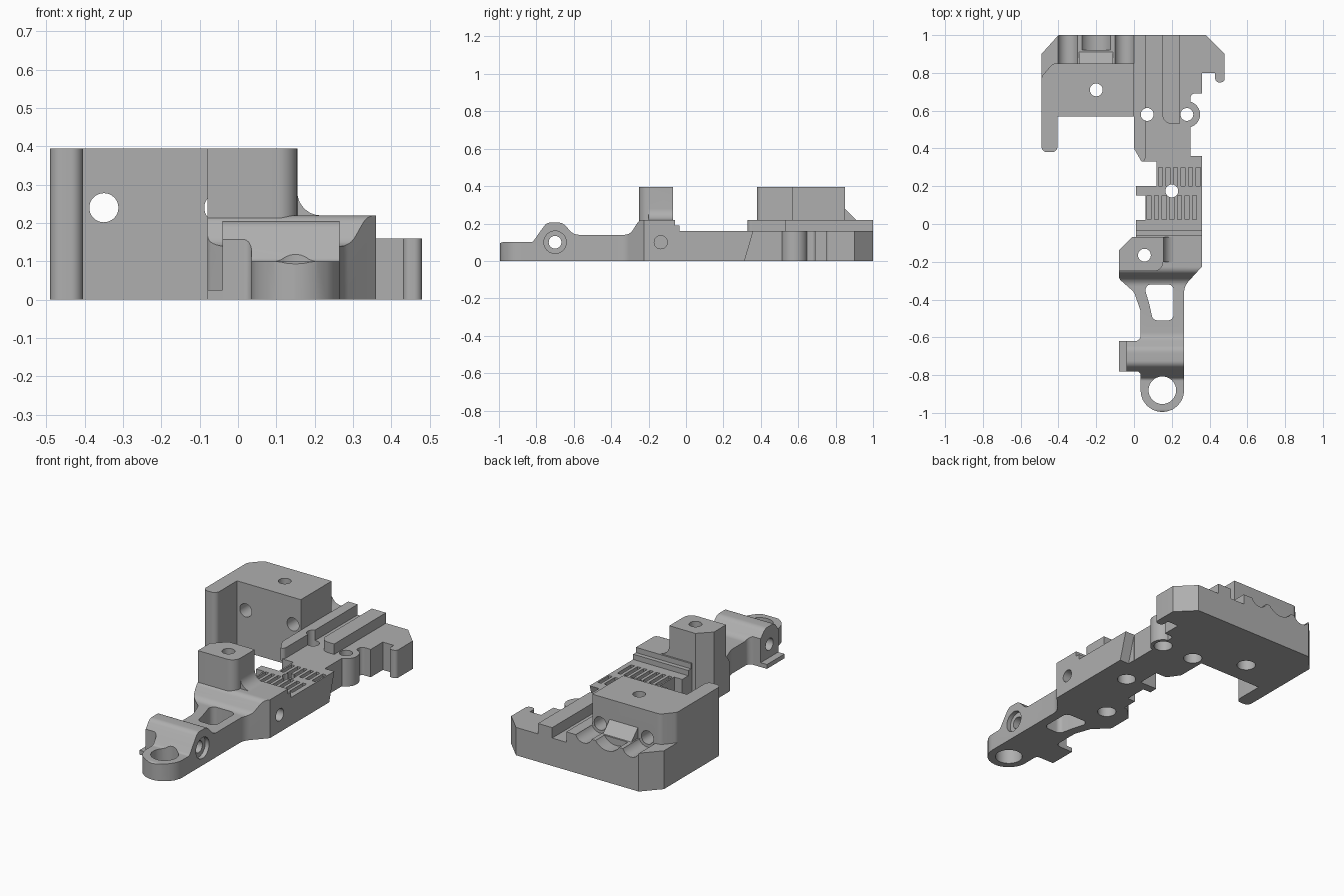
import bpy, bmesh, math
from mathutils import Vector

if "Cube" in bpy.data.objects:
    bpy.data.objects.remove(bpy.data.objects["Cube"])

grey = bpy.data.materials.new("plain_grey")
grey.use_nodes = True
grey.diffuse_color = (0.43, 0.43, 0.43, 1)
grey.node_tree.nodes["Principled BSDF"].inputs["Base Color"].default_value = (0.43, 0.43, 0.43, 1)

AXES = {"x": lambda u, v, w: (w, u, v), "y": lambda u, v, w: (u, w, v), "z": lambda u, v, w: (u, v, w)}


def outline(pts):
    """Round every corner that carries a radius as its third value."""
    out = []
    for i, p in enumerate(pts):
        c = Vector(p[:2])
        if len(p) < 3:
            out.append(c)
            continue
        a = (Vector(pts[i - 1][:2]) - c).normalized()
        b = (Vector(pts[(i + 1) % len(pts)][:2]) - c).normalized()
        half = a.angle(b) / 2
        centre = c + (a + b).normalized() * p[2] / math.sin(half)
        t = p[2] / math.tan(half)
        s, e = c + a * t - centre, c + b * t - centre
        out += [centre + s.lerp(e, k / 6).normalized() * p[2] for k in range(7)]
    return out


def circle(u, v, r, n=32):
    return [(u + r * math.cos(math.tau * k / n), v + r * math.sin(math.tau * k / n)) for k in range(n)]


def prism(name, pts, lo, hi, axis="z"):
    bm = bmesh.new()
    place = AXES[axis]
    low, high = [[bm.verts.new(place(p[0], p[1], w)) for p in outline(pts)] for w in (lo, hi)]
    bm.faces.new(low)
    bm.faces.new(high)
    n = len(low)
    for i in range(n):
        j = (i + 1) % n
        bm.faces.new((low[i], low[j], high[j], high[i]))
    bmesh.ops.recalc_face_normals(bm, faces=bm.faces)
    me = bpy.data.meshes.new(name)
    bm.to_mesh(me)
    bm.free()
    me.materials.append(grey)
    ob = bpy.data.objects.new(name, me)
    bpy.context.collection.objects.link(ob)
    return ob


def box(name, x0, x1, y0, y1, z0, z1):
    return prism(name, [(x0, y0), (x1, y0), (x1, y1), (x0, y1)], z0, z1)


def combine(ob, tools, op="DIFFERENCE"):
    bpy.context.view_layer.objects.active = ob
    for tool in tools:
        mod = ob.modifiers.new("shape", "BOOLEAN")
        mod.operation, mod.object, mod.solver = op, tool, "EXACT"
        bpy.ops.object.modifier_apply(modifier=mod.name)
        bpy.data.objects.remove(tool)
    return ob


def bolt_hole(x, y, r=0.034):
    """Vertical through hole with a counterbore from below."""
    return [prism("bore", circle(x, y, r), -0.1, 0.5), prism("counterbore", circle(x, y, 0.05), -0.1, 0.06)]


# Rear plate with its hooked right edge
plate = prism("rear_plate", [
    (0, 1), (0.38, 1), (0.48, 0.9), (0.48, 0.75, 0.02), (0.43, 0.75, 0.02), (0.43, 0.8), (0.36, 0.8),
    (0.36, 0.69), (0.3, 0.69, 0.02), (0.3, 0.36), (0.36, 0.36), (0.36, 0.3), (0.12, 0.3),
    (0.12, 0.33), (0.05, 0.33, 0.02), (0, 0.4, 0.03)], 0, 0.16)
boss = prism("screw_boss", circle(0.28, 0.58, 0.07), 0, 0.16)
combine(plate, [boss], "UNION")
slant = prism("slant", [(0.36, 0.16), (0.31, -0.01), (0.37, -0.01)], 0.301, 0.4, "x")
combine(plate, bolt_hole(0.07, 0.58) + bolt_hole(0.28, 0.58) + [slant])

# Raised rails
rail = prism("side_rail", [(0, 1), (0.06, 1), (0.06, 0.33, 0.02), (0.04, 0.33), (0, 0.4, 0.03)], 0.15, 0.22)
combine(rail, [prism("bore", circle(0.07, 0.58, 0.034), 0, 0.5)])
prism("centre_rail", [(0.15, 1), (0.24, 1), (0.24, 0.53), (0.15, 0.53, 0.05)], 0.15, 0.22)

# Mounting block with a forward arm and a rear ledge
block = prism("mounting_block", [
    (-0.49, 0.38, 0.03), (-0.405, 0.38, 0.03), (-0.405, 0.57), (0, 0.57), (0, 0.85),
    (-0.43, 0.85, 0.04), (-0.49, 0.78, 0.04)], 0, 0.395)
ledge = prism("ledge", [(-0.49, 0.7), (0, 0.7), (0, 1), (-0.4, 1), (-0.49, 0.9)], 0, 0.22)
combine(block, [ledge], "UNION")
ridge = prism("ridge", [(0.8, 0.2), (0.8, 0.28), (0.85, 0.28), (0.91, 0.22), (0.91, 0.2)], -0.29, -0.11, "x")
combine(block, [ridge], "UNION")
cuts = bolt_hole(-0.2, 0.71)
for x in (-0.35, -0.05):
    cuts += [prism("bore", circle(x, 0.24, 0.038), 0.5, 1.1, "y"),
             prism("channel", circle(x, 0.24, 0.055), 0.851, 1.1, "y")]
cuts.append(prism("saddle", circle(-0.2, 0.27, 0.09), 0.92, 1.1, "y"))
combine(block, cuts)

# Slotted grip panel
panel = prism("slotted_panel", [
    (0.12, 0.33), (0.12, 0.2), (0.01, 0.2), (0.01, 0.15), (0.06, 0.15), (0.06, 0.02),
    (0.01, 0.02), (0.01, -0.1), (0.36, -0.1), (0.36, 0.36), (0.3, 0.36), (0.3, 0.33)], 0, 0.16)
slots = [prism("slant", [(0.36, 0.162), (0.31, -0.01), (0.4, -0.01), (0.4, 0.162)], 0.29, 0.4, "x")]
for row, first, count in ((0.2, 0.14, 6), (0.025, 0.08, 7)):
    for k in range(count):
        x = first + 0.04 * k
        slots.append(box("slot", x - 0.011, x + 0.011, row, row + 0.125, 0.12, 0.2))
combine(panel, slots + bolt_hole(0.2, 0.175))

# Lever arm: side profile trimmed by its plan
arm = prism("lever_arm", [
    (-1, 0), (-1, 0.1, 0.02), (-0.82, 0.1, 0.02), (-0.785, 0.15, 0.03), (-0.745, 0.205, 0.04),
    (-0.66, 0.205, 0.05), (-0.6, 0.14, 0.06), (-0.3, 0.14, 0.05), (-0.25, 0.22, 0.04),
    (-0.06, 0.22), (-0.06, 0.19), (-0.035, 0.19), (-0.035, 0)], -0.2, 0.5, "x")
plan = prism("plan", [
    (0.035, -0.995, 0.113), (0.265, -0.995, 0.113), (0.265, -0.33, 0.09), (0.36, -0.225), (0.36, 0),
    (0.01, 0), (0.01, -0.07), (-0.01, -0.07), (-0.08, -0.14), (-0.08, -0.29, 0.03), (0.0, -0.36, 0.06),
    (0.035, -0.46, 0.06), (0.035, -0.62, 0.03), (-0.04, -0.62), (-0.04, -0.78), (0.035, -0.78, 0.02)], -0.1, 0.5)
combine(arm, [plan], "INTERSECT")
window = prism("window", [(0.05, -0.32, 0.03), (0.21, -0.32, 0.03), (0.21, -0.51, 0.03),
                          (0.1, -0.51, 0.03), (0.08, -0.42, 0.04)], -0.1, 0.5)
combine(arm, bolt_hole(0.055, -0.165) + [
    window,
    prism("ring_hole", circle(0.15, -0.88, 0.073), -0.1, 0.5),
    prism("pin_hole", circle(-0.7, 0.1, 0.034), -0.2, 0.5, "x"),
    prism("pin_counterbore", circle(-0.7, 0.1, 0.06), 0.24, 0.5, "x"),
    prism("pivot_hole", circle(-0.135, 0.1, 0.035), 0.24, 0.5, "x")])
box("side_flange", -0.08, -0.03, -0.78, -0.62, 0, 0.025)

# Upright post, flared where it meets the arm
post = prism("upright_post", [(-0.08, 0.15), (-0.08, 0.395), (0.155, 0.395), (0.155, 0.22, 0.06),
                              (0.23, 0.22), (0.23, 0.15)], -0.4, 0.1, "y")
post_plan = prism("plan", [(-0.08, -0.25), (0.155, -0.25, 0.05), (0.155, -0.2), (0.23, -0.2), (0.23, -0.07),
                           (-0.01, -0.07), (-0.08, -0.14)], 0, 0.5)
combine(post, [post_plan], "INTERSECT")
combine(post, [prism("bore", circle(0.055, -0.165, 0.034), 0, 0.5)])

# Smooth the rounded walls and keep the corners crisp
for ob in bpy.context.collection.objects:
    if ob.type == "MESH" and grey.name in ob.data.materials:
        bpy.ops.object.select_all(action="DESELECT")
        ob.select_set(True)
        bpy.context.view_layer.objects.active = ob
        bpy.ops.object.shade_smooth_by_angle(angle=math.radians(30))
